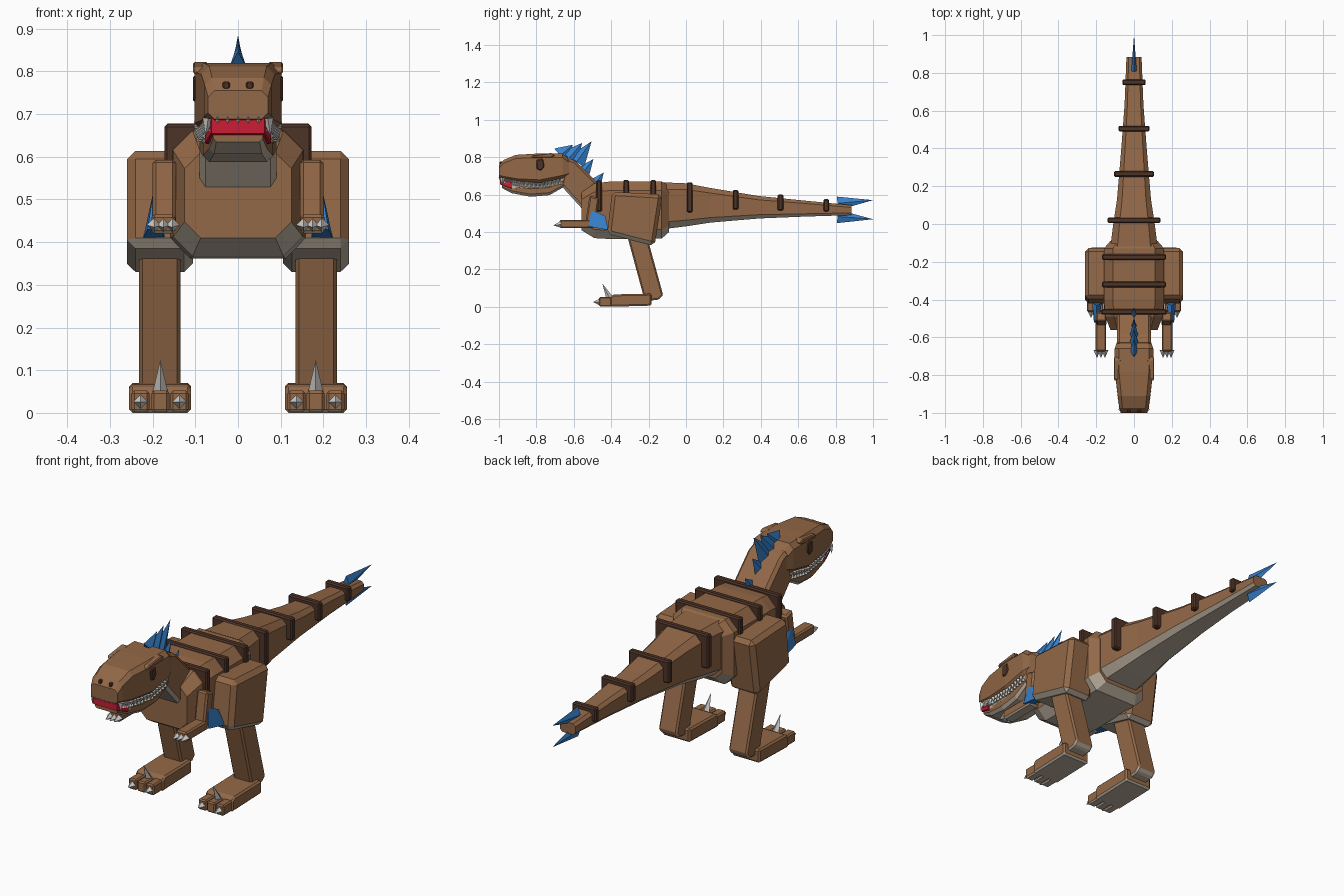
import bpy, bmesh
from mathutils import Vector

cube = bpy.data.objects.get("Cube")
if cube:
    bpy.data.objects.remove(cube, do_unlink=True)


def material(name, rgb):
    m = bpy.data.materials.new(name)
    m.use_nodes = True
    m.diffuse_color = (*rgb, 1)
    bsdf = next(n for n in m.node_tree.nodes if n.type == 'BSDF_PRINCIPLED')
    bsdf.inputs["Base Color"].default_value = (*rgb, 1)
    return m


BROWN = material("brown_hide", (0.29, 0.138, 0.063))
DARK = material("dark_brown", (0.075, 0.033, 0.02))
GREY = material("grey_underside", (0.5, 0.43, 0.34))
CLAW = material("pale_claw", (0.65, 0.64, 0.61))
BLUE = material("blue_spike", (0.04, 0.22, 0.6))
RED = material("red_mouth", (0.6, 0.012, 0.035))


def finish(name, bm, mat, belly=False):
    """Store the mesh; with belly, faces turned downward become grey."""
    bmesh.ops.recalc_face_normals(bm, faces=bm.faces)
    bm.normal_update()
    me = bpy.data.meshes.new(name)
    me.materials.append(mat)
    if belly:
        me.materials.append(GREY)
        for f in bm.faces:
            f.material_index = int(f.normal.z < -0.35)
    bm.to_mesh(me)
    bm.free()
    ob = bpy.data.objects.new(name, me)
    bpy.context.collection.objects.link(ob)


def prism(name, profile, x0, x1, bevel=0.01, mat=BROWN, belly=True):
    """Extrude a side profile of (y, z) points from x0 to x1, chamfered."""
    bm = bmesh.new()
    f = bm.faces.new([bm.verts.new((x0, y, z)) for y, z in profile])
    ext = bmesh.ops.extrude_face_region(bm, geom=[f])
    for v in ext["geom"]:
        if isinstance(v, bmesh.types.BMVert):
            v.co.x = x1
    bmesh.ops.recalc_face_normals(bm, faces=bm.faces)
    bmesh.ops.bevel(bm, geom=bm.edges[:], offset=bevel, segments=1,
                    affect='EDGES', clamp_overlap=True)
    finish(name, bm, mat, belly)


def box(name, x0, x1, y0, y1, z0, z1, bevel=0.008, mat=BROWN, belly=False):
    prism(name, [(y0, z0), (y1, z0), (y1, z1), (y0, z1)], x0, x1, bevel, mat, belly)


def loft(name, sections, chamfer=0.3, mat=BROWN, belly=True):
    """Join chamfered cross-sections given as (y, half width, top, bottom)."""
    bm = bmesh.new()
    rings = []
    for y, w, t, b in sections:
        c = chamfer * min(w, t - b)
        half = [(w - c, t), (w, t - c), (w, b + c), (w - c, b)]
        pts = half + [(-x, z) for x, z in reversed(half)]
        rings.append([bm.verts.new((x, y, z)) for x, z in pts])
    for a, b in zip(rings, rings[1:]):
        for i in range(8):
            j = (i + 1) % 8
            bm.faces.new((a[i], a[j], b[j], b[i]))
    bm.faces.new(rings[0])
    bm.faces.new(rings[-1])
    finish(name, bm, mat, belly)


def spike(name, base, tip, r, mat=CLAW, sides=4, squash=1):
    bm = bmesh.new()
    base, axis = Vector(base), Vector(tip) - Vector(base)
    bmesh.ops.create_cone(bm, cap_ends=True, segments=sides, radius1=r, radius2=0,
                          depth=axis.length)
    q = axis.to_track_quat('Z', 'Y')
    for v in bm.verts:
        v.co = q @ (v.co + Vector((0, 0, axis.length / 2)))
        v.co.x *= squash
        v.co += base
    finish(name, bm, mat)


# Torso, neck and tapering tail
loft("torso", [(-.56, .125, .61, .41), (-.49, .152, .66, .367), (-.4, .16, .67, .362),
               (-.13, .16, .67, .365), (-.09, .125, .645, .4)])
loft("tail", [(-.12, .125, .665, .415), (0, .11, .66, .43), (.13, .09, .635, .45),
              (.39, .068, .592, .472), (.63, .05, .568, .482), (.885, .04, .543, .49)])
prism("neck", [(-.64, .8), (-.59, .78), (-.47, .66), (-.46, .56), (-.55, .518), (-.67, .65)],
      -.09, .09, .014)

# Raised bands across the back and tail
for y, w, bottom, top in [(-.465, .172, .51, .676), (-.32, .17, .51, .678), (-.175, .17, .51, .678),
                          (.02, .14, .505, .665), (.265, .107, .52, .625),
                          (.505, .082, .515, .6), (.75, .062, .51, .575)]:
    box("back_band", -w, w, y - .015, y + .015, bottom, top, .006, DARK)

# Head, red front of the mouth, gums and lower jaw
loft("upper_head", [(-1, .07, .755, .688), (-.975, .078, .785, .68), (-.91, .086, .812, .666),
                    (-.78, .102, .82, .656), (-.66, .102, .82, .68), (-.61, .085, .775, .7)],
     .22, belly=False)
loft("mouth_front", [(-.995, .062, .695, .655), (-.93, .077, .69, .63)], .05, RED, False)
loft("gums", [(-.94, .068, .69, .63), (-.78, .084, .68, .62), (-.65, .086, .7, .66)],
     .05, GREY, False)
loft("lower_jaw", [(-.985, .058, .664, .635), (-.93, .068, .656, .607), (-.83, .082, .645, .588),
                   (-.73, .088, .651, .597), (-.65, .088, .686, .642), (-.62, .08, .7, .665)], .25)

# Teeth along both sides and the front of the mouth
gum = [(-.975, .074, .684), (-.91, .085, .669), (-.78, .1, .659), (-.66, .1, .682)]
for s in (1, -1):
    for (y0, x0, z0), (y1, x1, z1) in zip(gum, gum[1:]):
        for k in range(6):
            t = k / 6
            x, y, z = s * (x0 + (x1 - x0) * t) * .93, y0 + (y1 - y0) * t, z0 + (z1 - z0) * t
            spike("upper_tooth", (x, y, z + .005), (x, y, z - .016), .011)
            spike("lower_tooth", (x * .95, y + .01, z - .023), (x * .97, y + .01, z), .01)
    spike("fang", (s * .07, -.982, .69), (s * .076, -.982, .648), .013)
for i in range(5):
    x = (i - 2) * .024
    spike("front_tooth", (x, -.994, .692), (x, -.996, .678), .008)

# Crest spikes down the head and neck
for y, z, ty, tz, r in [(-.672, .808, -.605, .866, .05), (-.625, .795, -.555, .876, .052),
                        (-.585, .775, -.505, .885, .05), (-.545, .725, -.495, .79, .035),
                        (-.48, .665, -.44, .718, .03)]:
    spike("crest_spike", (0, y, z), (0, ty, tz), r, BLUE, 4, .42)

# Spikes at the tail tip
spike("tail_spike_upper", (0, .81, .553), (0, 1, .57), .036, BLUE, 4, .4)
spike("tail_spike_lower", (0, .81, .483), (0, 1, .468), .036, BLUE, 4, .4)

for s, side in ((1, "left"), (-1, "right")):
    # Face details
    prism(side + "_eye", [(-.8, .785), (-.765, .79), (-.757, .75), (-.775, .728), (-.798, .735)],
          s * .085, s * .106, .004, DARK, False)
    prism(side + "_brow", [(-.83, .795), (-.82, .81), (-.72, .822), (-.7, .81), (-.72, .798)],
          s * .07, s * .106, .004, BROWN, False)
    box(side + "_nostril", s * .019, s * .036, -.996, -.97, .758, .776, .003, DARK)

    # Hind leg
    prism(side + "_thigh", [(-.395, .615), (-.125, .6), (-.168, .325), (-.422, .39)],
          s * .106, s * .26, .02)
    prism(side + "_shin", [(-.32, .4), (-.215, .4), (-.122, .062), (-.145, .038), (-.22, .03)],
          s * .135, s * .232, .008)
    prism(side + "_foot", [(-.405, 0), (-.185, .006), (-.185, .07), (-.39, .066), (-.405, .05)],
          s * .11, s * .255, .008)
    for i, x in enumerate((.137, .182, .228)):
        box(side + "_toe", s * x - .021, s * x + .021, -.465, -.38, .002, .052, .006, belly=True)
        if i == 1:
            spike(side + "_raised_claw", (s * x, -.405, .04), (s * x, -.447, .124), .02)
        else:
            spike(side + "_toe_claw", (s * x, -.462, .026), (s * x, -.497, .025), .018)

    # Arm
    prism(side + "_upper_arm", [(-.515, .595), (-.465, .58), (-.485, .43), (-.54, .44)],
          s * .145, s * .2, .008)
    box(side + "_forearm", s * .147, s * .203, -.675, -.49, .42, .465, .007, belly=True)
    for x in (.154, .175, .196):
        spike(side + "_finger_claw", (s * x, -.668, .44), (s * x, -.71, .435), .018)

    # Elbow fin as a hull of a few corners
    bm = bmesh.new()
    for x, y, z in [(.198, -.505, .52), (.222, -.415, .41), (.172, -.42, .412),
                    (.212, -.522, .43), (.185, -.52, .433), (.199, -.432, .485)]:
        bm.verts.new((s * x, y, z))
    bmesh.ops.convex_hull(bm, input=bm.verts)
    finish(side + "_elbow_fin", bm, BLUE)
